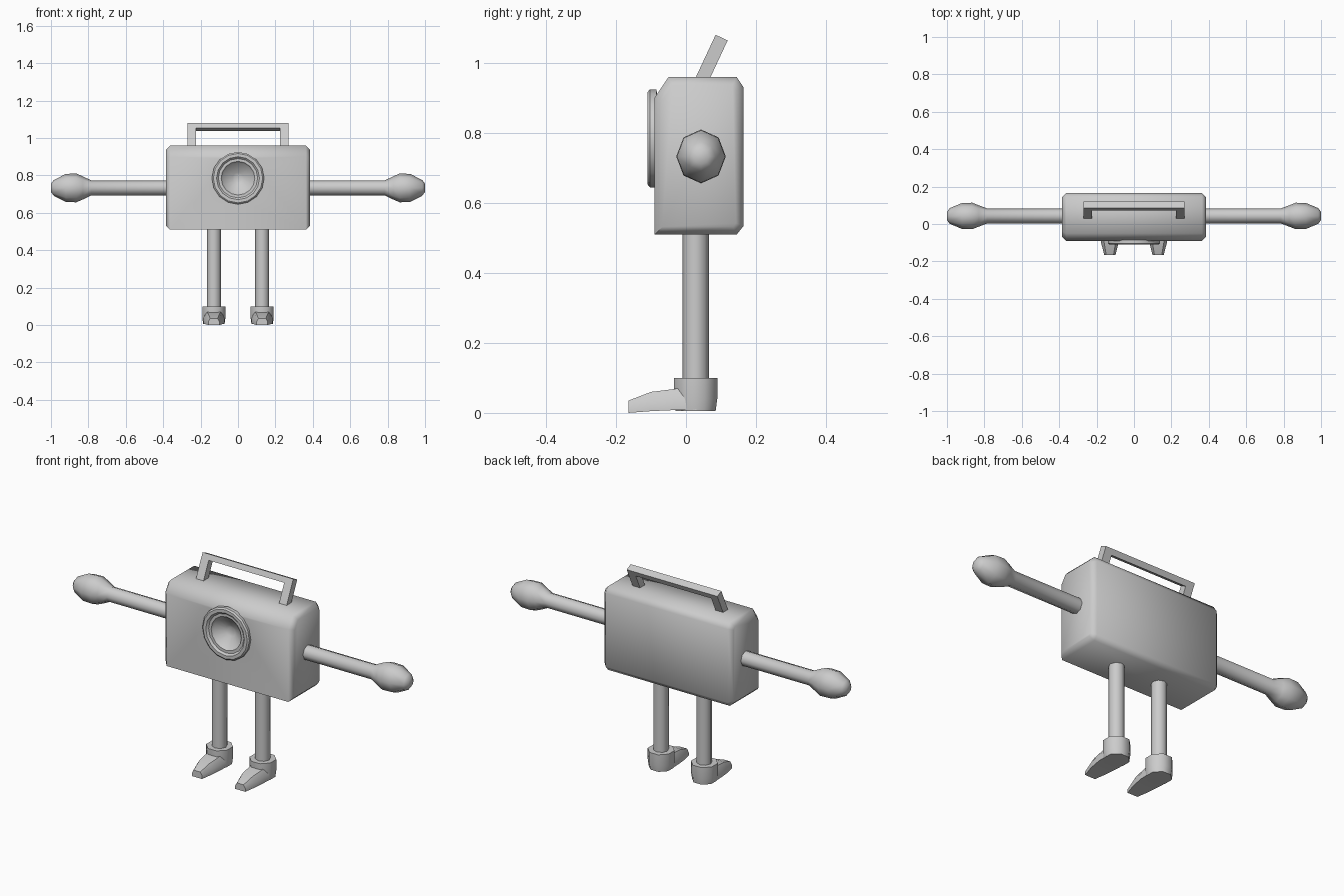
import bpy, bmesh, math
from mathutils import Matrix, Vector

if "Cube" in bpy.data.objects:
    bpy.data.objects.remove(bpy.data.objects["Cube"])


def finish(bm, name, angle=45):
    bmesh.ops.recalc_face_normals(bm, faces=bm.faces)
    me = bpy.data.meshes.new(name)
    bm.to_mesh(me)
    bm.free()
    ob = bpy.data.objects.new(name, me)
    bpy.context.collection.objects.link(ob)
    if angle:
        bpy.ops.object.select_all(action='DESELECT')
        ob.select_set(True)
        bpy.context.view_layer.objects.active = ob
        bpy.ops.object.shade_smooth_by_angle(angle=math.radians(angle))
    return ob


def loft(bm, rings, cap_start=True, cap_end=True):
    rows = [[bm.verts.new(p) for p in r] for r in rings]
    n = len(rows[0])
    for a, b in zip(rows, rows[1:]):
        for i in range(n):
            j = (i + 1) % n
            bm.faces.new((a[i], a[j], b[j], b[i]))
    if cap_start:
        bm.faces.new(rows[0][::-1])
    if cap_end:
        bm.faces.new(rows[-1])


def ring(center, r, axis, n=8, squash=1.0, phase=0.0):
    """Circle of n points around the x, y or z axis."""
    pts = []
    for i in range(n):
        t = 2 * math.pi * i / n + phase
        a, b = r * math.cos(t) * squash, r * math.sin(t)
        off = {'x': (0, a, b), 'y': (a, 0, b), 'z': (a, b, 0)}[axis]
        pts.append(Vector(center) + Vector(off))
    return pts


def mirror_x(ob):
    ob.modifiers.new("mirror", 'MIRROR')


# Body: side profile extruded across x, end edges chamfered
profile = [(-.09, .51), (.145, .51), (.165, .535), (.165, .93),
           (.145, .96), (-.05, .96), (-.09, .90)]
bm = bmesh.new()
loft(bm, [[(x, y, z) for y, z in profile] for x in (-.385, .385)])
ends = [e for e in bm.edges if abs(e.verts[0].co.x - e.verts[1].co.x) < 1e-5]
bmesh.ops.bevel(bm, geom=ends, offset=.022, segments=1, affect='EDGES')
body = finish(bm, "body", 50)

# Round recess in the body behind the speaker
SPK = .785
bm = bmesh.new()
loft(bm, [ring((0, y, SPK), .105, 'y', 16) for y in (-.2, -.035)])
cutter = finish(bm, "speaker_recess_cutter", 0)
cutter.hide_render = True
cutter.hide_viewport = True
cut = body.modifiers.new("recess", 'BOOLEAN')
cut.object = cutter
cut.solver = 'EXACT'

# Speaker: raised rim with a dished cone
bm = bmesh.new()
rim = [(.132, -.083), (.14, -.085), (.14, -.103), (.132, -.11), (.115, -.11),
       (.105, -.1), (.09, -.1), (.082, -.088), (.03, -.06), (.018, -.055)]
loft(bm, [ring((0, y, SPK), r, 'y', 16) for r, y in rim], cap_start=False)
finish(bm, "speaker", 40)

# Carrying handle: two posts and a bar, leaning backwards
bm = bmesh.new()
lean = Matrix.Translation((0, .04, .945)) @ Matrix.Rotation(math.radians(-25), 4, 'X')
for x0, x1, z0, z1 in ((-.27, -.225, 0, .112), (.225, .27, 0, .112), (-.27, .27, .112, .142)):
    size = Matrix.Diagonal((x1 - x0, .038, z1 - z0, 1))
    mid = Matrix.Translation(((x0 + x1) / 2, .002, (z0 + z1) / 2))
    bmesh.ops.create_cube(bm, size=1, matrix=lean @ mid @ size)
finish(bm, "handle", 30)

# Arm with a bulbous fist
bm = bmesh.new()
arm = [(.37, .04), (.785, .04), (.83, .062), (.865, .077),
       (.92, .075), (.985, .042), (1.0, .022)]
loft(bm, [ring((x, .043, .733), r, 'x', 8, .92 if r > .05 else 1) for x, r in arm])
mirror_x(finish(bm, "arm", 60))

# Leg
LX = .129
bm = bmesh.new()
loft(bm, [ring((LX, .0275, z), .038, 'z', 8) for z in (.08, .52)])
mirror_x(finish(bm, "leg", 60))

# Shoe collar and heel
bm = bmesh.new()
loft(bm, [ring((LX, .0275, z), r, 'z', 8, phase=math.pi / 8)
          for z, r in ((.006, .062), (.04, .067), (.1, .067))])
mirror_x(finish(bm, "shoe_collar", 50))

# Tapered toe
bm = bmesh.new()
toe = [(.03, .058, .008, .08), (-.035, .056, .008, .068),
       (-.1, .047, .005, .06), (-.165, .03, .0, .035)]
loft(bm, [[(LX - w, y, z0), (LX + w, y, z0), (LX + w, y, z0 + (z1 - z0) * .5),
           (LX + w * .65, y, z1), (LX - w * .65, y, z1), (LX - w, y, z0 + (z1 - z0) * .5)]
          for y, w, z0, z1 in toe])
mirror_x(finish(bm, "shoe_toe", 50))
